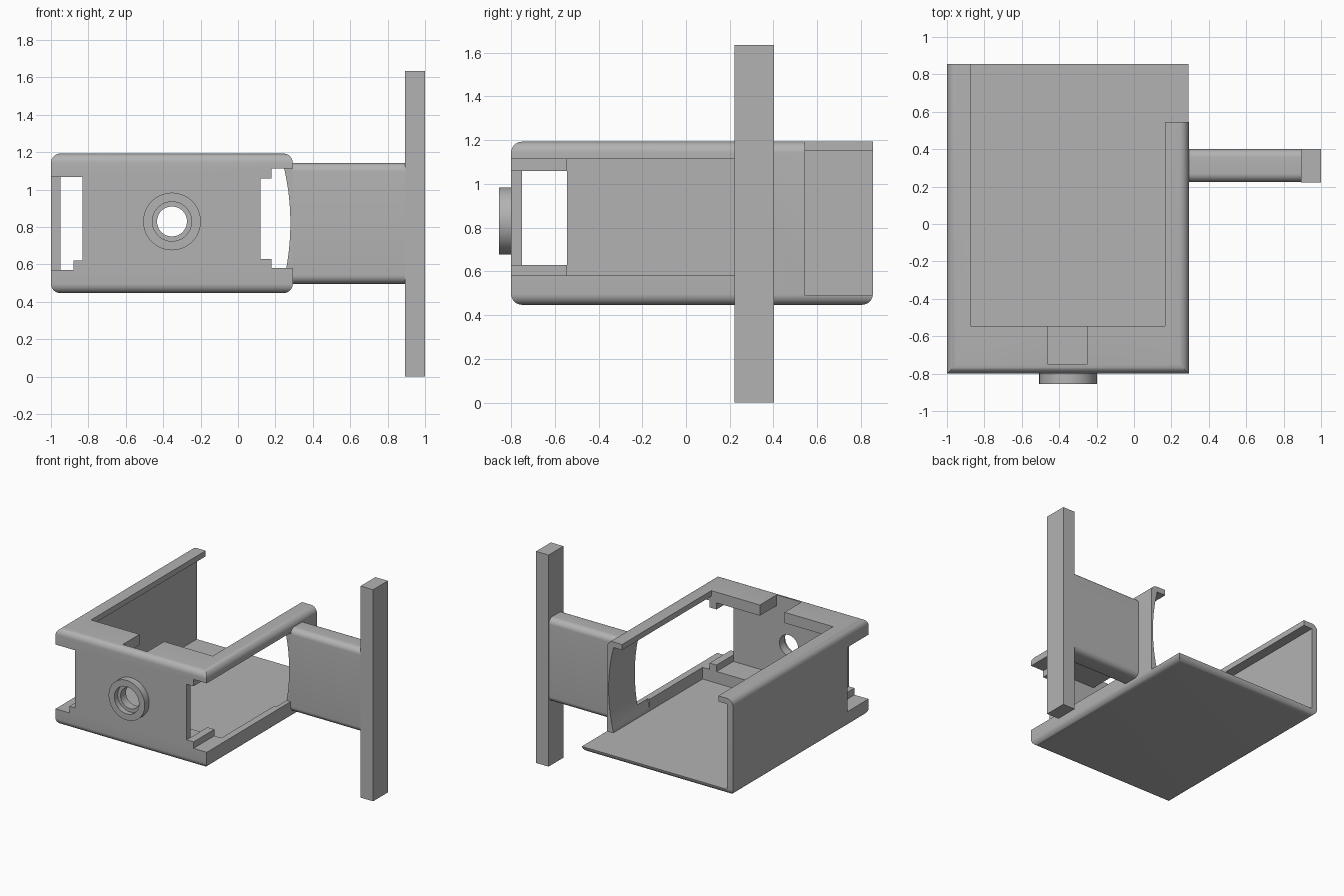
import bpy, bmesh, math
from mathutils import Matrix, Vector

cube = bpy.data.objects.get("Cube")
if cube:
    bpy.data.objects.remove(cube, do_unlink=True)

grey = bpy.data.materials.new("plain grey")
grey.use_nodes = True
grey.diffuse_color = (0.45, 0.45, 0.45, 1)
grey.node_tree.nodes["Principled BSDF"].inputs["Base Color"].default_value = (0.45, 0.45, 0.45, 1)


def finish(name, bm):
    bmesh.ops.recalc_face_normals(bm, faces=bm.faces)
    mesh = bpy.data.meshes.new(name)
    bm.to_mesh(mesh)
    bm.free()
    mesh.materials.append(grey)
    obj = bpy.data.objects.new(name, mesh)
    bpy.context.collection.objects.link(obj)
    return obj


def box(name, x, y, z, radius=0, rounded=None):
    """Box from (min, max) pairs; edges chosen by their midpoint are filleted."""
    bm = bmesh.new()
    bmesh.ops.create_cube(bm, size=1)
    # midpoint tests run on the unit cube, each coordinate being -1, 0 or 1
    chosen = [e for e in bm.edges
              if rounded and rounded(*((e.verts[0].co + e.verts[1].co)))]
    for v in bm.verts:
        v.co = Vector([(a + b) / 2 + c * (b - a) for (a, b), c in zip((x, y, z), v.co)])
    if chosen:
        bmesh.ops.bevel(bm, geom=chosen, offset=radius, segments=8, profile=0.5,
                        affect='EDGES')
    return finish(name, bm)


def disc(name, radius, y0, y1):
    """Cylinder along y on the axis of the mounting hole."""
    bm = bmesh.new()
    place = Matrix.Translation((-0.353, (y0 + y1) / 2, 0.83)) @ Matrix.Rotation(math.pi / 2, 4, 'X')
    bmesh.ops.create_cone(bm, cap_ends=True, segments=64, radius1=radius, radius2=radius,
                          depth=y1 - y0, matrix=place)
    return finish(name, bm)


def prism(name, points, y0, y1):
    """Extrude an xz outline along y."""
    bm = bmesh.new()
    face = bm.faces.new([bm.verts.new((x, y0, z)) for x, z in points])
    extruded = bmesh.ops.extrude_face_region(bm, geom=[face])["geom"]
    moved = [g for g in extruded if isinstance(g, bmesh.types.BMVert)]
    bmesh.ops.translate(bm, verts=moved, vec=(0, y1 - y0, 0))
    return finish(name, bm)


def combine(target, tool, operation='DIFFERENCE'):
    tool.hide_render = True
    mod = target.modifiers.new(tool.name, 'BOOLEAN')
    mod.object = tool
    mod.operation = operation
    mod.solver = 'EXACT'
    bpy.context.view_layer.objects.active = target
    bpy.ops.object.modifier_apply(modifier=mod.name)
    bpy.data.objects.remove(tool, do_unlink=True)


def smooth(obj):
    bpy.ops.object.select_all(action='DESELECT')
    obj.select_set(True)
    bpy.context.view_layer.objects.active = obj
    bpy.ops.object.shade_smooth_by_angle(angle=math.radians(30))


# Tray shell with filleted rims; the upper back edge stays square
tray = box("tray", (-1, 0.293), (-0.8, 0.855), (0.447, 1.193), 0.05,
           lambda x, y, z: abs(z) > 0.5 and not (z > 0.5 and y > 0.5))

# Cavities, upper opening, nut slot, shortened side wall
cuts = [
    ("main_cavity", (-0.95, 0.24), (-0.545, 1), (0.49, 1.15)),
    ("front_cavity", (-0.95, 0.24), (-0.75, -0.5), (0.58, 1.11)),
    ("top_opening", (-0.875, 0.165), (-0.545, 1), (1.05, 1.3)),
    ("nut_slot", (-0.46, -0.25), (-0.75, -0.5), (1.0, 1.3)),
    ("short_side", (0.1, 0.4), (0.545, 1), (0.49, 1.3)),
    ("left_window", (0.18, 0.4), (-0.9, 0.225), (0.58, 1.113)),
    ("left_front_window", (0.12, 0.4), (-0.9, -0.7), (0.58, 1.113)),
    ("right_window", (-1.1, -0.832), (-0.9, -0.545), (0.57, 1.067)),
]
for name, x, y, z in cuts:
    combine(tray, box(name, x, y, z))

# Hollowed inner face of the short side wall
sag, half, middle = 0.042, 0.33, 0.82
radius = (half ** 2 + sag ** 2) / (2 * sag)
reach = math.asin(half / radius)
arc = [(0.238 + sag - radius + radius * math.cos(a), middle + radius * math.sin(a))
       for a in (reach * (i / 12 - 1) for i in range(25))]
combine(tray, prism("hollow", [(0.15, middle - half)] + arc + [(0.15, middle + half)], 0.1, 0.9))

# Raised boss with a stepped hole
combine(tray, disc("hole", 0.08, -1, -0.6))
boss = disc("boss", 0.154, -0.855, -0.795)
combine(boss, disc("counterbore", 0.105, -1, -0.815))
combine(boss, disc("boss_hole", 0.08, -1, -0.6))

# Small guide bars beside the front windows
box("left_lower_guide", (0.12, 0.18), (-0.8, -0.545), (0.56, 0.63))
box("left_upper_guide", (0.12, 0.18), (-0.8, -0.545), (1.06, 1.13))
box("right_lower_guide", (-0.88, -0.832), (-0.8, -0.545), (0.55, 0.622))
box("right_upper_guide", (-0.951, -0.832), (-0.799, -0.546), (1.067, 1.13))

# Side arm with rounded long edges, and the upright bar it carries
arm = box("side_arm", (0.285, 0.9), (0.225, 0.4), (0.497, 1.143), 0.045,
          lambda x, y, z: abs(y) > 0.5 and abs(z) > 0.5)
box("upright_bar", (0.893, 1), (0.222, 0.402), (0, 1.635))

for part in (tray, boss, arm):
    smooth(part)
